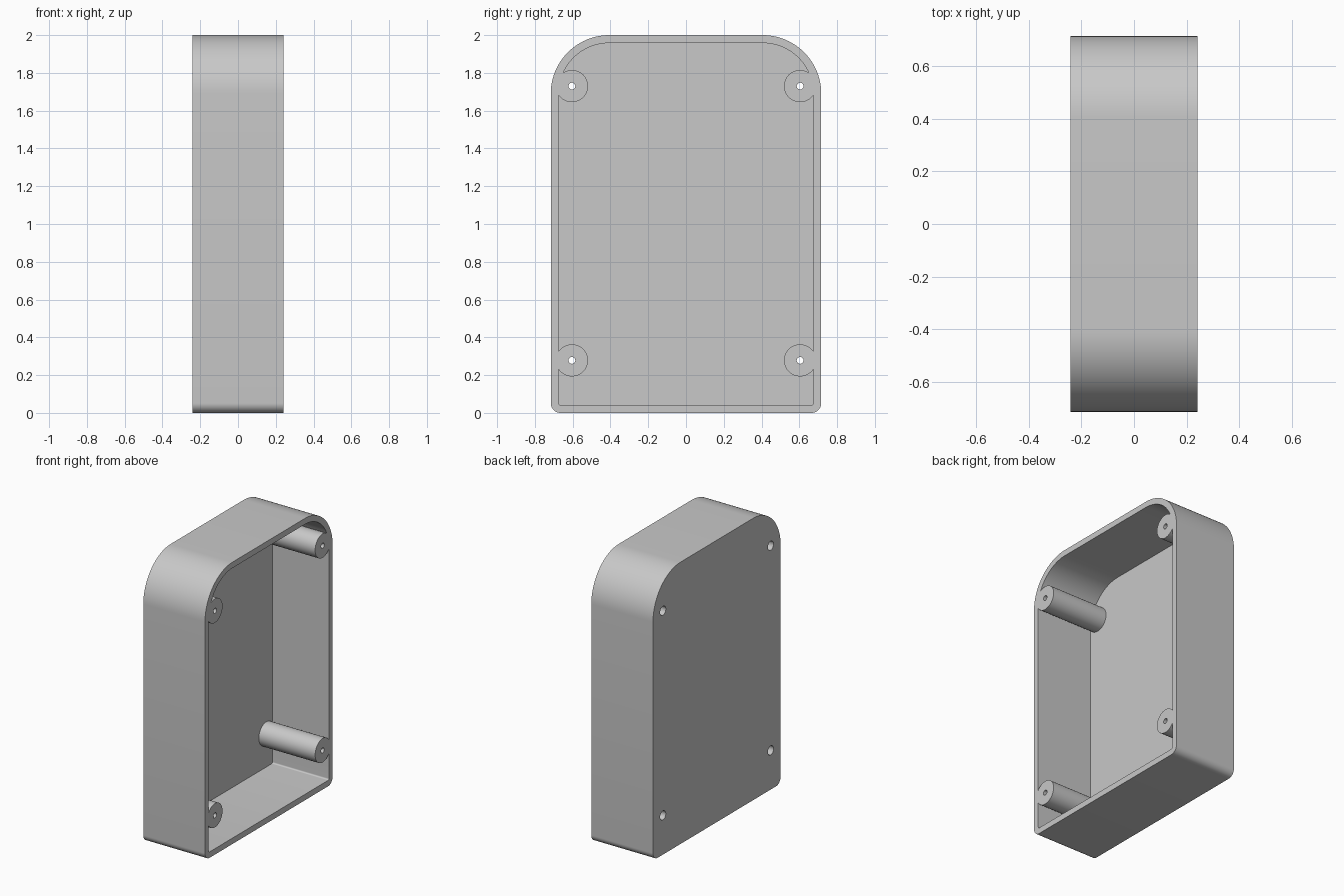
import bpy
import bmesh
from math import cos, sin, pi, radians

if "Cube" in bpy.data.objects:
    bpy.data.objects.remove(bpy.data.objects["Cube"])

HALF_X, HALF_Y, HEIGHT = 0.242, 0.716, 2.0
WALL = 0.042
TOP_R, BOTTOM_R = 0.31, 0.052
BOSS_Y, BOSS_Z, BOSS_R = 0.604, (0.278, 1.73), 0.085

grey = bpy.data.materials.new("plain grey")
grey.use_nodes = True
GREY = (0.58, 0.58, 0.58, 1)
grey.diffuse_color = GREY
grey.node_tree.nodes["Principled BSDF"].inputs["Base Color"].default_value = GREY


def arc(y, z, r, start, sweep, steps):
    return [(y + r * cos(start + sweep * i / steps),
             z + r * sin(start + sweep * i / steps)) for i in range(steps + 1)]


def outline(inset):
    """Upright panel shape: wide top corners, tight bottom corners."""
    points = []
    corners = [(1, 1, TOP_R, 0), (-1, 1, TOP_R, 1),
               (-1, 0, BOTTOM_R, 2), (1, 0, BOTTOM_R, 3)]
    for side, top, r, quarter in corners:
        y = side * (HALF_Y - r)
        z = HEIGHT - r if top else r
        points += arc(y, z, r - inset, quarter * pi / 2, pi / 2, 24 if top else 10)
    return points


def prism(name, points, x0, x1):
    """Extrude a y-z outline along x."""
    bm = bmesh.new()
    face = bm.faces.new([bm.verts.new((x0, y, z)) for y, z in points])
    moved = bmesh.ops.extrude_face_region(bm, geom=[face])["geom"]
    verts = [v for v in moved if isinstance(v, bmesh.types.BMVert)]
    bmesh.ops.translate(bm, verts=verts, vec=(x1 - x0, 0, 0))
    bmesh.ops.recalc_face_normals(bm, faces=bm.faces)
    mesh = bpy.data.meshes.new(name)
    bm.to_mesh(mesh)
    bm.free()
    obj = bpy.data.objects.new(name, mesh)
    bpy.context.collection.objects.link(obj)
    mesh.materials.append(grey)
    return obj


def rod(name, y, z, r, x0, x1):
    return prism(name, arc(y, z, r, 0, 2 * pi, 48)[:-1], x0, x1)


def cut(target, cutter):
    """Subtract the cutter and discard it."""
    mod = target.modifiers.new("cut", 'BOOLEAN')
    mod.operation, mod.solver, mod.object = 'DIFFERENCE', 'EXACT', cutter
    bpy.context.view_layer.objects.active = target
    bpy.ops.object.modifier_apply(modifier=mod.name)
    bpy.data.objects.remove(cutter)


# Outer block, and the hollow that opens towards +x
case = prism("case_shell", outline(0), -HALF_X, HALF_X)
hollow = prism("hollow", outline(WALL), -HALF_X + WALL, HALF_X + 0.1)
spots = [(side * BOSS_Y, z) for side in (-1, 1) for z in BOSS_Z]

# Screw posts are left standing in the hollow
for y, z in spots:
    cut(hollow, rod("post", y, z, BOSS_R, -HALF_X - 0.1, HALF_X + 0.2))
cut(case, hollow)

# Screw holes with wider recesses from the closed back
for y, z in spots:
    cut(case, rod("screw_hole", y, z, 0.018, -HALF_X - 0.1, HALF_X + 0.1))
    cut(case, rod("head_recess", y, z, 0.032, -HALF_X - 0.1, -HALF_X + 0.12))

# Smooth rounded walls, crisp edges
bpy.ops.object.select_all(action='DESELECT')
case.select_set(True)
bpy.context.view_layer.objects.active = case
bpy.ops.object.shade_smooth_by_angle(angle=radians(30))
